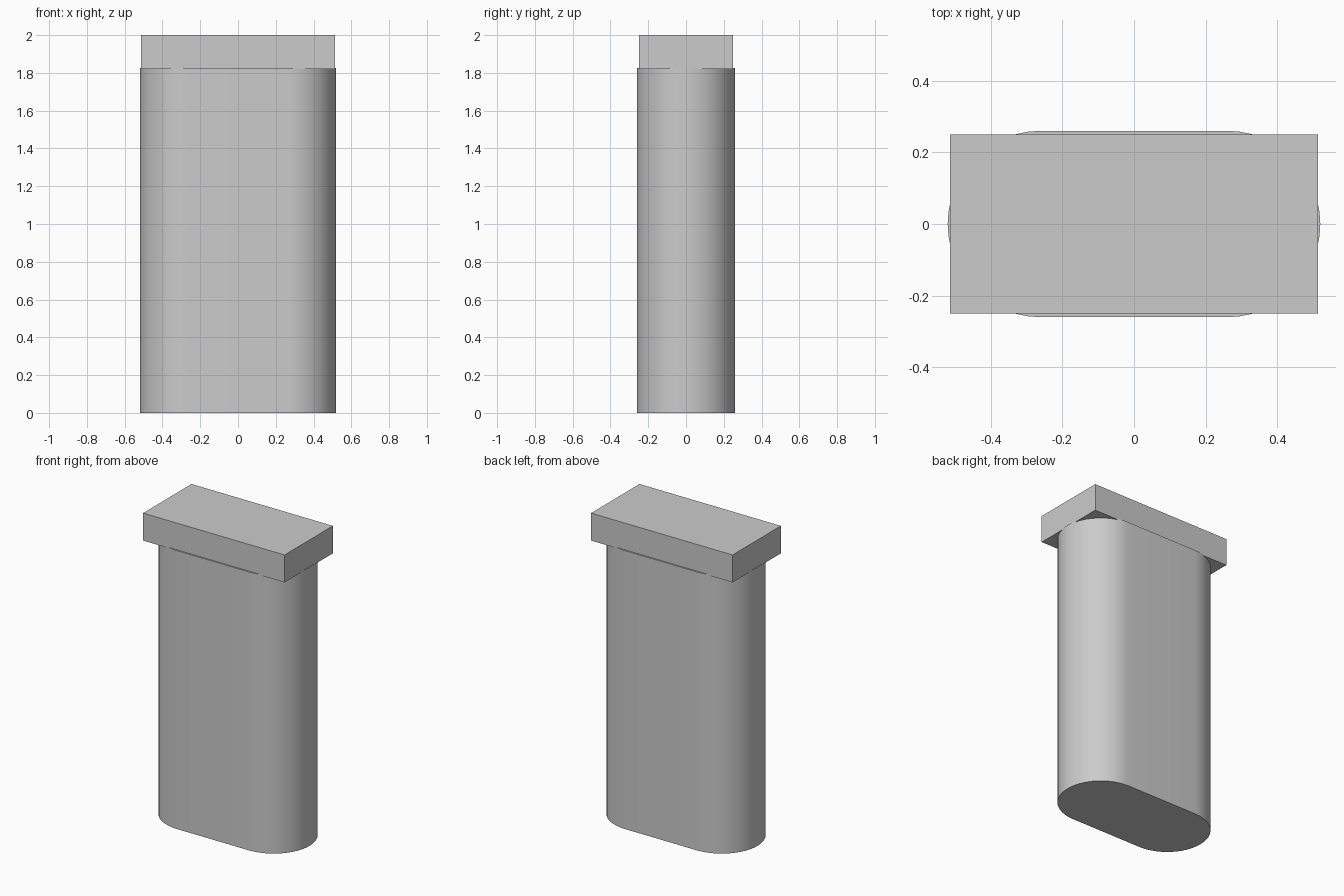
import bpy
import bmesh
from math import pi, sin, cos, radians

cube = bpy.data.objects.get("Cube")
if cube:
    bpy.data.objects.remove(cube, do_unlink=True)

RADIUS = 0.26       # rounded ends of the post
POST_TOP = 1.825
SEGMENTS = 24       # per rounded end

grey = bpy.data.materials.new("light_grey")
grey.use_nodes = True
colour = (0.6, 0.6, 0.6, 1)
grey.diffuse_color = colour
grey.node_tree.nodes["Principled BSDF"].inputs["Base Color"].default_value = colour


def extruded(name, outline, bottom, top):
    """Raise a closed outline into a solid prism."""
    bm = bmesh.new()
    face = bm.faces.new([bm.verts.new((x, y, bottom)) for x, y in outline])
    raised = bmesh.ops.extrude_face_region(bm, geom=[face], use_keep_orig=True)
    verts = [v for v in raised["geom"] if isinstance(v, bmesh.types.BMVert)]
    bmesh.ops.translate(bm, verts=verts, vec=(0, 0, top - bottom))
    bmesh.ops.recalc_face_normals(bm, faces=bm.faces)
    mesh = bpy.data.meshes.new(name)
    bm.to_mesh(mesh)
    bm.free()
    mesh.materials.append(grey)
    obj = bpy.data.objects.new(name, mesh)
    bpy.context.collection.objects.link(obj)
    return obj


# Post: two half circles joined by straight sides
outline = []
for side, start in ((1, -pi / 2), (-1, pi / 2)):
    for i in range(SEGMENTS + 1):
        a = start + pi * i / SEGMENTS
        outline.append((side * RADIUS + RADIUS * cos(a), RADIUS * sin(a)))
post = extruded("post", outline, 0, POST_TOP)
bpy.ops.object.select_all(action='DESELECT')
post.select_set(True)
bpy.context.view_layer.objects.active = post
bpy.ops.object.shade_smooth_by_angle(angle=radians(30))

# Cap: flat rectangular slab on the post
w, d = 0.513, 0.25
extruded("cap", [(-w, -d), (w, -d), (w, d), (-w, d)], 1.82, 2)
